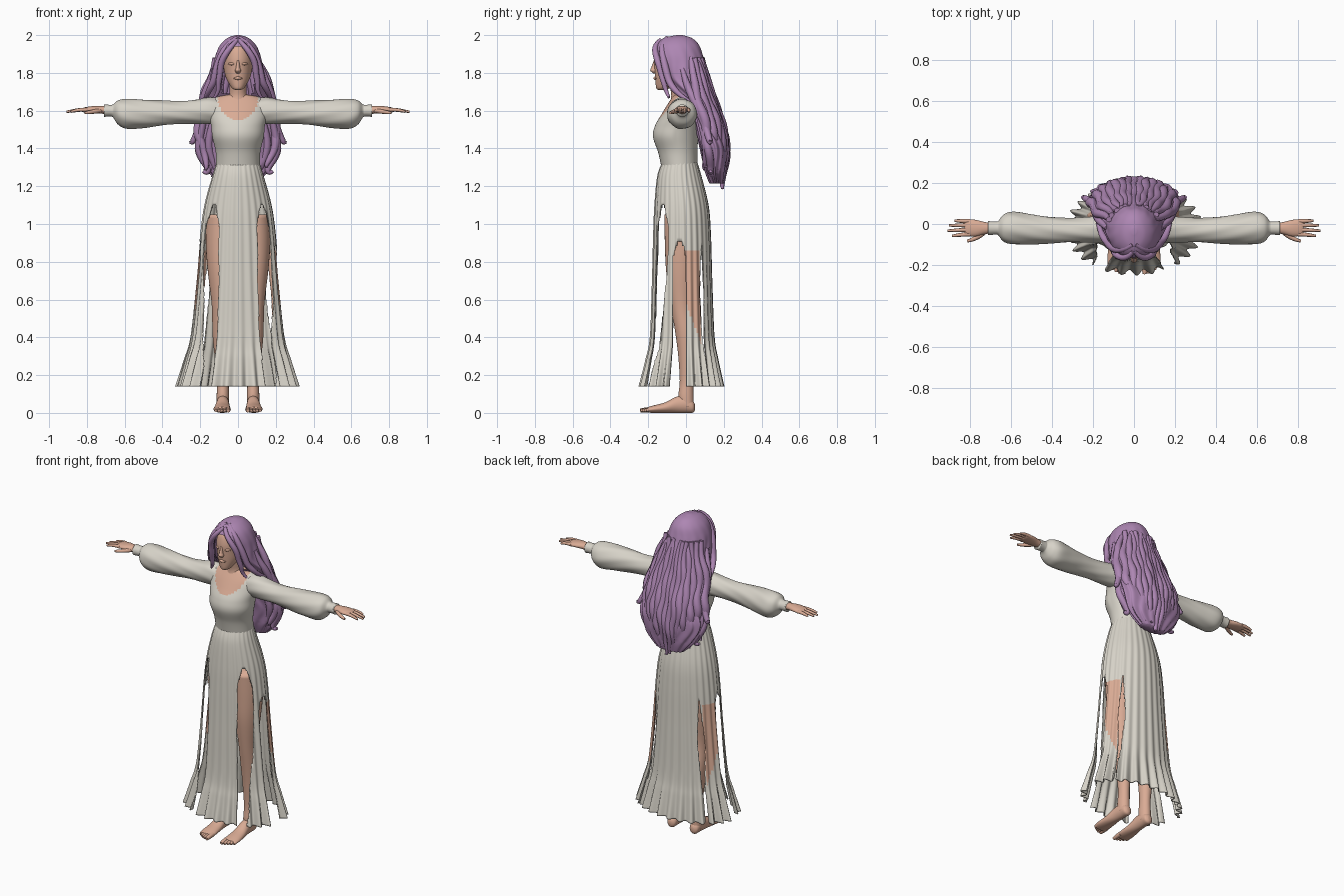
import bpy, bmesh, math, random
from mathutils import Vector
random.seed(4)


def material(name, rgb):
    m = bpy.data.materials.new(name)
    m.diffuse_color = (*rgb, 1)
    return m


SKIN = material("skin", (0.70, 0.41, 0.30))
DRESS = material("ivory cloth", (0.68, 0.65, 0.58))
HAIR = material("purple hair", (0.42, 0.24, 0.45))


def smooth_rows(rows, n):
    """Catmull-Rom interpolation of the profile rows."""
    out = []
    for i in range(len(rows) - 1):
        p = [rows[max(i - 1, 0)], rows[i], rows[i + 1], rows[min(i + 2, len(rows) - 1)]]
        for k in range(n):
            t = k / n
            out.append([0.5 * (2 * b + (c - a) * t + (2 * a - 5 * b + 4 * c - d) * t * t
                               + (3 * b - a - 3 * c + d) * t ** 3) for a, b, c, d in zip(*p)])
    return out + [list(rows[-1])]


def fb(z, rx, front, back):
    """Upright row from half width, front y and back y."""
    return (z, 0, (front + back) / 2, rx, (back - front) / 2)


def loft(name, rows, mats, axis="z", seg=32, n=5, shape=None, keep=None, paint=None,
         caps=True, mirror=False, thick=0):
    """Skin elliptical rows (height, centre a, centre b, radius a, radius b)."""
    bm = bmesh.new()
    rings = []
    for h, a, b, ra, rb in smooth_rows(rows, n):
        ring = []
        for i in range(seg):
            t = 2 * math.pi * i / seg
            k = shape(t, h) if shape else 1
            u, v = a + max(ra, .001) * k * math.cos(t), b + max(rb, .001) * k * math.sin(t)
            ring.append(bm.verts.new({"z": (u, v, h), "x": (h, u, v), "y": (u, h, v)}[axis]))
        rings.append(ring)
    for r, s in zip(rings, rings[1:]):
        for i in range(seg):
            j = (i + 1) % seg
            f = bm.faces.new((r[i], r[j], s[j], s[i]))
            c = f.calc_center_median()
            t = 2 * math.pi * (i + .5) / seg
            if paint:
                f.material_index = paint(c, t)
            if keep and not keep(c, t):
                bm.faces.remove(f)
    if caps:
        bm.faces.new(rings[0])
        bm.faces.new(rings[-1])
    loose = [v for v in bm.verts if not v.link_faces]
    bmesh.ops.delete(bm, geom=loose, context="VERTS")
    bmesh.ops.recalc_face_normals(bm, faces=bm.faces[:])
    for f in bm.faces:
        f.smooth = True
    me = bpy.data.meshes.new(name)
    bm.to_mesh(me)
    bm.free()
    for m in mats:
        me.materials.append(m)
    ob = bpy.data.objects.new(name, me)
    bpy.context.collection.objects.link(ob)
    if thick:
        ob.modifiers.new("thickness", "SOLIDIFY").thickness = thick
    if mirror:
        ob.modifiers.new("mirror", "MIRROR")
    return ob


def tubes(name, paths, mat, taper, mirror=False):
    """Tapered round strands; each path is (points, radius)."""
    cu = bpy.data.curves.new(name, "CURVE")
    cu.dimensions, cu.bevel_depth, cu.bevel_resolution = "3D", 1.0, 2
    cu.use_fill_caps, cu.resolution_u = True, 4
    for pts, r in paths:
        sp = cu.splines.new("NURBS")
        sp.points.add(len(pts) - 1)
        for i, p in enumerate(pts):
            sp.points[i].co = (*p, 1)
            sp.points[i].radius = r * taper(i / (len(pts) - 1))
        sp.order_u, sp.use_endpoint_u, sp.use_smooth = min(4, len(pts)), True, True
    cu.materials.append(mat)
    ob = bpy.data.objects.new(name, cu)
    bpy.context.collection.objects.link(ob)
    bpy.ops.object.select_all(action="DESELECT")
    bpy.context.view_layer.objects.active = ob
    ob.select_set(True)
    bpy.ops.object.convert(target="MESH")
    if mirror:
        bpy.context.object.modifiers.new("mirror", "MIRROR")


# Bodice with scooped neckline showing the chest
def neckline(c, t):
    return 1 if c.y < 0 and (c.x / .108) ** 2 + ((c.z - 1.675) / .125) ** 2 < 1 else 0


def bust(t, z):
    lobes = math.cos(2 * (t + math.pi / 2)) * math.exp(-((z - 1.46) / .05) ** 2)
    return 1 - .03 * lobes * (math.sin(t) < 0)


loft("bodice", [fb(1.30, .116, -.13, .062), fb(1.38, .118, -.148, .06), fb(1.46, .133, -.178, .065),
     fb(1.52, .142, -.165, .07), fb(1.58, .158, -.13, .07), fb(1.63, .160, -.10, .06),
     fb(1.668, .125, -.075, .045), fb(1.685, .05, -.065, .02)], [DRESS, SKIN], seg=64, n=8,
     shape=bust, paint=neckline)

# Skirt: pleated shell with a flounce, cut by front, side and back slits
def pleats(t, z):
    low = max(0, (.42 - z) / .28)
    return 1 + (.010 + .012 * min(1, (1.3 - z))) * math.sin(28 * t) + .045 * low * math.sin(28 * t + .6)


def panel_angle(t):
    return math.degrees(math.acos(max(-1, min(1, -math.sin(t)))))


def outside_slits(c, t):
    phi, z = panel_angle(t), c.z
    front = 32 + 14 * min(1, max(0, (z - .15) / .7))
    front_half = min(15, 6 + 16 * max(0, z - .15), 42 * math.sqrt(max(0, 1.1 - z)))
    side_half = min(13, 45 * math.sqrt(max(0, .91 - z)))
    back_half = min(6, 25 * max(0, .9 - z), 1.5 + 14 * max(0, z - .3))
    return not (abs(phi - front) < front_half or abs(phi - 85) < side_half
                or abs(phi - 132) < back_half)


def bare_strip(c, t):
    phi = panel_angle(t)
    return 1 if 96 < phi < 127 and .38 + (125 - phi) * .007 < c.z < .87 else 0


loft("skirt", [fb(1.325, .113, -.127, .06), fb(1.25, .136, -.152, .082), fb(1.1, .176, -.166, .118),
     fb(.95, .197, -.172, .13), fb(.7, .218, -.178, .137), fb(.4, .25, -.188, .148),
     fb(.28, .28, -.208, .165), fb(.14, .318, -.238, .19)], [DRESS, SKIN], seg=360, n=10,
     shape=pleats, keep=outside_slits, paint=bare_strip, caps=False, thick=.005)

# Balloon sleeves with tight cuffs
def creases(t, x):
    return 1 + .02 * math.sin(7 * t + 25 * x) * min(1, max(0, (.68 - x) * 8))


loft("sleeve", [(.08, -.02, 1.595, .06, .066), (.15, -.022, 1.60, .066, .070), (.22, -.027, 1.595, .062, .064),
     (.31, -.03, 1.590, .059, .060), (.4, -.03, 1.588, .064, .066), (.5, -.026, 1.584, .073, .075),
     (.59, -.02, 1.583, .079, .079), (.635, -.02, 1.590, .066, .064), (.66, -.02, 1.598, .036, .036),
     (.675, -.02, 1.60, .032, .031), (.71, -.02, 1.60, .034, .033)], [DRESS], axis="x", seg=40,
     n=6, shape=creases, mirror=True)

# Hands
loft("hand", [(.69, -.02, 1.602, .025, .021), (.73, -.02, 1.605, .030, .020), (.77, -.02, 1.606, .040, .018),
     (.81, -.018, 1.604, .040, .014), (.825, -.018, 1.603, .034, .009)], [SKIN], axis="x", mirror=True)
fingers = []
for y, tip in ((-.050, .885), (-.028, .908), (-.006, .90), (.014, .872)):
    fingers.append([[(.80, y, 1.605), (.83, y, 1.606), (.86, y * 1.1, 1.603), (tip, y * 1.15, 1.594)], .0105])
fingers.append([[(.725, -.035, 1.60), (.75, -.06, 1.597), (.78, -.076, 1.592), (.812, -.083, 1.588)], .0125])
tubes("fingers", fingers, SKIN, lambda t: 1 - .45 * t ** 3, mirror=True)

# Legs and feet
loft("leg", [(1.05, .088, -.02, .080, .095), (.9, .088, -.02, .083, .092), (.75, .088, -.025, .072, .08),
     (.57, .086, -.022, .053, .058), (.42, .084, .0, .051, .056), (.3, .082, .005, .042, .046),
     (.17, .08, .003, .031, .036), (.09, .08, .0, .033, .040), (.03, .08, .005, .032, .036)],
     [SKIN], mirror=True)
loft("foot", [(.047, .079, .03, .012, .016), (.035, .079, .033, .028, .032), (0, .08, .045, .033, .045),
     (-.05, .081, .043, .035, .043), (-.11, .083, .028, .041, .028), (-.17, .084, .02, .046, .02),
     (-.205, .084, .016, .043, .014)], [SKIN], axis="y", mirror=True)
toes = []
for i, (x, tip) in enumerate(((.052, -.243), (.071, -.24), (.087, -.232), (.102, -.222), (.117, -.21))):
    toes.append([[(x, -.18, .018), (x, -.20, .017), (x, tip + .01, .014), (x, tip, .012)], .014 if i == 0 else .0105])
tubes("toes", toes, SKIN, lambda t: 1 - .3 * t ** 3, mirror=True)

# Head, neck and face
loft("neck", [fb(1.64, .065, -.085, .03), fb(1.68, .048, -.078, .02), fb(1.73, .044, -.085, .015),
     fb(1.79, .046, -.09, .02)], [SKIN])
loft("head", [fb(1.71, .015, -.148, -.115), fb(1.722, .034, -.158, -.08), fb(1.77, .062, -.163, -.01),
     fb(1.82, .075, -.167, .04), fb(1.88, .081, -.168, .06), fb(1.94, .07, -.148, .045),
     fb(1.975, .03, -.09, 0)], [SKIN], seg=40)
loft("nose", [fb(1.797, .008, -.172, -.15), fb(1.812, .016, -.189, -.15), fb(1.828, .011, -.184, -.15),
     fb(1.865, .007, -.171, -.15)], [SKIN], seg=16)
loft("lips", [(-.024, -.158, 1.771, .003, .002), (0, -.163, 1.772, .009, .009), (.024, -.158, 1.771, .003, .002)],
     [SKIN], axis="x", seg=16)
loft("eyelid", [(.016, -.16, 1.847, .002, .002), (.034, -.156, 1.848, .010, .008), (.054, -.144, 1.848, .002, .002)],
     [SKIN], axis="x", seg=16, mirror=True)

# Hair: main wavy mass, open around the face
def waves(t, z):
    grow = min(1, max(0, (1.98 - z) / .35))
    part = -.06 * math.exp(-((t - math.pi / 2) / .2) ** 2) * grow
    return 1 + part + .035 * grow * math.sin(14 * t + 1.6 * math.sin(z * 26)) * (1 if z > 1.3 else 1.5)


def off_face(c, t):
    w = .086 * math.sqrt(min(1, max(0, (1.94 - c.z) / .10)))
    return not (abs(c.x) < w and c.y < -.04 and c.z > 1.64)


loft("hair_mass", [fb(2.0, .012, -.05, -.02), fb(1.985, .055, -.115, .03), fb(1.95, .093, -.158, .068),
     fb(1.9, .117, -.174, .088), fb(1.84, .132, -.165, .104), fb(1.77, .148, -.13, .118),
     fb(1.69, .178, -.05, .142), fb(1.6, .19, .02, .168), fb(1.5, .198, .05, .195),
     fb(1.42, .212, .07, .216), fb(1.35, .195, .085, .218), fb(1.28, .155, .10, .212),
     fb(1.215, .09, .125, .198)], [HAIR], seg=128, n=8, shape=waves, keep=off_face)

# Hair: long back locks following the mass, ending in loose curls
BACK = [(1.88, .085, .11), (1.77, .112, .14), (1.69, .132, .17), (1.6, .158, .185), (1.5, .185, .195),
        (1.42, .205, .21), (1.34, .21, .2), (1.27, .205, .18), (1.17, .18, .15)]
locks = []
for i in range(15):
    a = -1 + 2 * i / 14
    end, phase, pts = 1.17 + .10 * abs(a) + random.uniform(0, .05), random.uniform(0, 6), []
    for z, yb, rx in BACK:
        zz = 1.88 - (1.88 - z) * (1.88 - end) / .71
        depth = (yb - .03) * math.sqrt(1 - .78 * a * a)
        pts.append((a * rx + .014 * math.sin(zz * 32 + phase),
                    depth + .03 * (1 - a * a) + .025 * abs(a) * (z < 1.6) + .008 * math.cos(zz * 32 + phase), zz))
    s = 1 if a >= 0 else -1
    pts.append((pts[-1][0] + s * .02, pts[-1][1] + .012, end + .008))
    locks.append((pts, .027))
tubes("back_locks", locks, HAIR, lambda t: .35 + .65 * math.sin(math.pi * min(1, t * .9 + .08)) - .25 * t ** 6)

# Hair: face-framing strands and side curls
framing = [
    ([(.004, -.135, 1.975), (.03, -.166, 1.948), (.065, -.165, 1.905), (.093, -.145, 1.85), (.094, -.13, 1.79),
      (.108, -.115, 1.74), (.10, -.105, 1.70), (.125, -.09, 1.67)], .018),
    ([(.006, -.10, 1.985), (.055, -.13, 1.955), (.095, -.125, 1.89), (.118, -.105, 1.81), (.128, -.09, 1.75),
      (.155, -.06, 1.71), (.165, -.03, 1.68), (.18, .02, 1.65)], .02),
    ([(.13, -.02, 1.82), (.15, 0, 1.75), (.175, .02, 1.70), (.19, .06, 1.62), (.195, .10, 1.53),
      (.225, .12, 1.46), (.248, .13, 1.42), (.25, .13, 1.44)], .022),
    ([(.16, .05, 1.62), (.185, .08, 1.54), (.20, .10, 1.46), (.215, .12, 1.39), (.18, .13, 1.33),
      (.15, .13, 1.29), (.165, .13, 1.265), (.185, .13, 1.28)], .022),
    ([(.13, .06, 1.56), (.15, .085, 1.48), (.16, .10, 1.41), (.14, .12, 1.35), (.12, .13, 1.30), (.10, .14, 1.25)], .022),
]
tubes("face_locks", framing, HAIR, lambda t: .4 + .6 * math.sin(math.pi * min(1, t * .9 + .1)), mirror=True)
